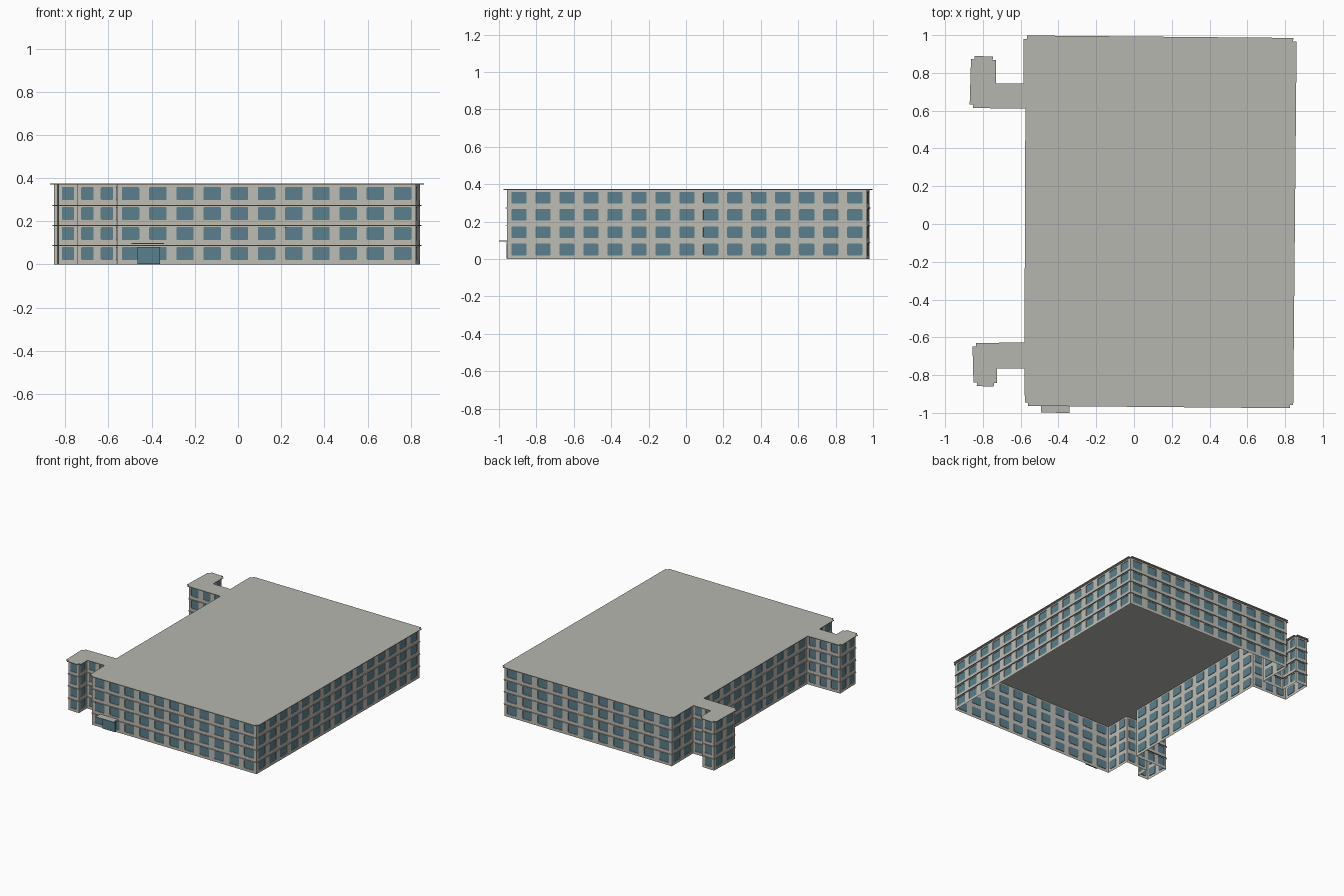
import bpy, bmesh, math
from mathutils import Vector

if "Cube" in bpy.data.objects:
    bpy.data.objects.remove(bpy.data.objects["Cube"])

FLOORS, FLOOR_H = 4, 0.0925
TOP = FLOORS * FLOOR_H
UP = Vector((0, 0, 1))

# wall line, counter-clockwise: slightly skewed main block with two hooked wings
FOOT = [(-0.56, -0.945), (0.825, -0.957), (0.843, 0.967), (-0.567, 0.98),
        (-0.567, 0.727), (-0.748, 0.727), (-0.748, 0.868), (-0.845, 0.872),
        (-0.852, 0.632), (-0.557, 0.628), (-0.562, -0.645), (-0.837, -0.648),
        (-0.832, -0.84), (-0.742, -0.843), (-0.742, -0.748), (-0.562, -0.748)]


def material(name, rgb):
    m = bpy.data.materials.new(name)
    m.diffuse_color = (*rgb, 1)
    m.use_nodes = True
    m.node_tree.nodes["Principled BSDF"].inputs["Base Color"].default_value = m.diffuse_color
    return m


WALL = material("wall_plaster", (0.51, 0.50, 0.45))
ROOF = material("roof_grey", (0.47, 0.47, 0.43))
GLASS = material("window_glass", (0.105, 0.215, 0.265))


def finish(name, bm, *mats):
    bmesh.ops.remove_doubles(bm, verts=bm.verts, dist=1e-5)
    me = bpy.data.meshes.new(name)
    bm.to_mesh(me)
    bm.free()
    for m in mats:
        me.materials.append(m)
    ob = bpy.data.objects.new(name, me)
    bpy.context.collection.objects.link(ob)
    return ob


def face(bm, pts, mat=0):
    bm.faces.new([bm.verts.new(p) for p in pts]).material_index = mat


def segments():
    """Start, direction, outward normal and length of every wall."""
    for i, a in enumerate(FOOT):
        a = Vector((*a, 0))
        d = Vector((*FOOT[(i + 1) % len(FOOT)], 0)) - a
        u = d.normalized()
        yield a, u, Vector((u.y, -u.x, 0)), d.length


def slab(bm, a, u, n, length, z0, z1, depth):
    """Box lying against a wall and sticking out by depth."""
    p = [a + u * s + n * t for s, t in ((0, 0), (0, depth), (length, depth), (length, 0))]
    lo, hi = [q + UP * z0 for q in p], [q + UP * z1 for q in p]
    face(bm, lo[::-1])
    face(bm, hi)
    for i in range(4):
        j = (i + 1) % 4
        face(bm, [lo[i], lo[j], hi[j], hi[i]])


def window_cell(bm, o, u, n, w):
    """Wall panel with a recessed, corner-cut window."""
    P = lambda x, z: o + u * x + UP * z
    x0, x1, z0, z1, c = w * 0.18, w * 0.82, 0.02, 0.082, 0.005
    outer = [P(0, 0), P(w, 0), P(w, FLOOR_H), P(0, FLOOR_H)]
    ring = [P(x0, z0 + c), P(x0 + c, z0), P(x1 - c, z0), P(x1, z0 + c),
            P(x1, z1 - c), P(x1 - c, z1), P(x0 + c, z1), P(x0, z1 - c)]
    back = [p - n * 0.004 for p in ring]
    for i in range(4):
        face(bm, [outer[i], ring[2 * i + 1], ring[2 * i]])
        face(bm, [outer[i], outer[(i + 1) % 4], ring[(2 * i + 2) % 8], ring[2 * i + 1]])
    for i in range(8):
        j = (i + 1) % 8
        face(bm, [ring[i], ring[j], back[j], back[i]])
    face(bm, back, 1)


# walls with windows, floor ledges and eaves
walls, ledges, eaves = bmesh.new(), bmesh.new(), bmesh.new()
for a, u, n, length in segments():
    cols = math.ceil(length / 0.13)
    w = length / cols
    for r in range(FLOORS):
        for c in range(cols):
            window_cell(walls, a + u * (c * w) + UP * (r * FLOOR_H), u, n, w)
    for r in range(1, FLOORS):
        slab(ledges, a, u, n, length, r * FLOOR_H - 0.006, r * FLOOR_H - 0.003, 0.007)
    slab(eaves, a, u, n, length, TOP, TOP + 0.005, 0.018)
finish("walls_with_windows", walls, WALL, GLASS)
finish("floor_ledges", ledges, WALL)
finish("roof_eaves", eaves, ROOF)

# roof plate
bm = bmesh.new()
base = [Vector((x, y, TOP)) for x, y in FOOT]
face(bm, base[::-1])
face(bm, [p + UP * 0.005 for p in base])
finish("roof", bm, ROOF)

# entrance door and canopy on the front wall
a, u, n, length = next(segments())
bm = bmesh.new()
slab(bm, a + u * 0.095, u, n, 0.105, 0.002, 0.082, 0.012)
finish("entrance_door", bm, GLASS)
bm = bmesh.new()
slab(bm, a + u * 0.068, u, n, 0.15, 0.094, 0.099, 0.053)
finish("entrance_canopy", bm, ROOF)
